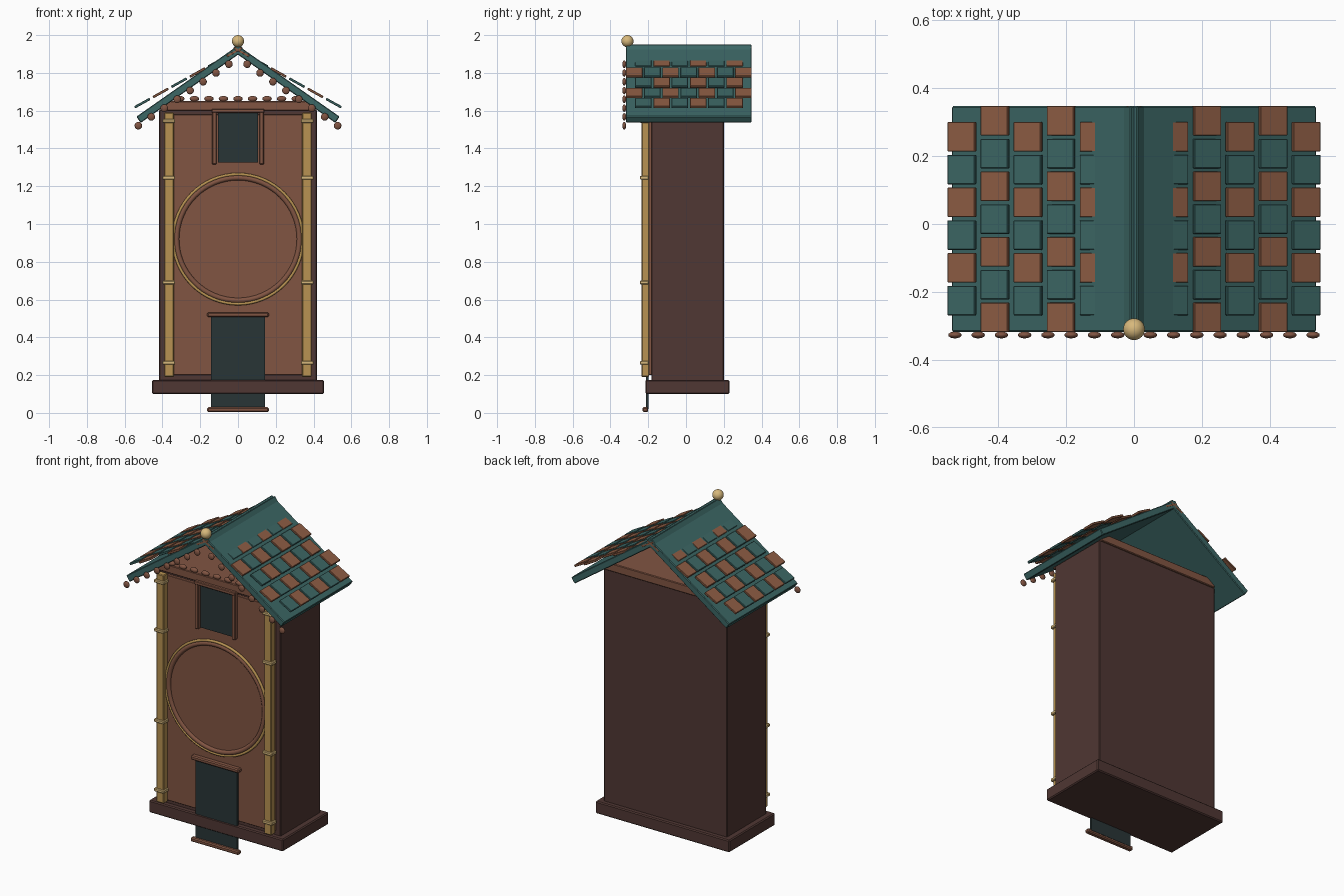
import bpy, bmesh, math
from mathutils import Matrix, Vector

if "Cube" in bpy.data.objects:
    bpy.data.objects.remove(bpy.data.objects["Cube"])


def material(name, rgb):
    m = bpy.data.materials.new(name)
    m.diffuse_color = (*rgb, 1)
    m.use_nodes = True
    m.node_tree.nodes["Principled BSDF"].inputs["Base Color"].default_value = m.diffuse_color
    return m


WALL = material("dark_wood", (0.08, 0.038, 0.033))
BROWN = material("brown_wood", (0.22, 0.09, 0.055))
TILE = material("clay_tile", (0.27, 0.11, 0.058))
TEAL = material("teal", (0.045, 0.135, 0.13))
DARK = material("dark_panel", (0.022, 0.035, 0.037))
GOLD = material("gold", (0.48, 0.29, 0.085))
PALE = material("pale_gold", (0.68, 0.48, 0.2))


def finish(name, bm, mat, bevel=0.0, smooth=False):
    me = bpy.data.meshes.new(name)
    bm.to_mesh(me)
    bm.free()
    me.materials.append(mat)
    ob = bpy.data.objects.new(name, me)
    bpy.context.collection.objects.link(ob)
    if smooth:
        for p in me.polygons:
            p.use_smooth = True
    if bevel:
        mod = ob.modifiers.new("bevel", 'BEVEL')
        mod.width, mod.segments = bevel, 1
    return ob


def add_box(bm, centre, size, tilt=0.0):
    m = (Matrix.Translation(centre) @ Matrix.Rotation(tilt, 4, 'Y')
         @ Matrix.Diagonal((*size, 1)))
    bmesh.ops.create_cube(bm, size=1, matrix=m)


def box(name, mat, x, y, z, bevel=0.004):
    """Box from (min, max) ranges along each axis."""
    bm = bmesh.new()
    r = (x, y, z)
    add_box(bm, [(a + b) / 2 for a, b in r], [b - a for a, b in r])
    return finish(name, bm, mat, bevel)


def beads(name, mat, points, radii, segs=16):
    bm = bmesh.new()
    for p in points:
        m = Matrix.Translation(p) @ Matrix.Diagonal((*radii, 1))
        bmesh.ops.create_uvsphere(bm, u_segments=segs, v_segments=segs // 2 + 2, radius=1, matrix=m)
    return finish(name, bm, mat, smooth=True)


def ring(name, mat, radius, tube, y):
    bpy.ops.mesh.primitive_torus_add(major_radius=radius, minor_radius=tube, major_segments=64,
                                     minor_segments=10, location=(0, y, 0.92),
                                     rotation=(math.pi / 2, 0, 0))
    ob = bpy.context.object
    ob.name = name
    ob.data.materials.append(mat)
    bpy.ops.object.shade_smooth()


# Body, base and open attic floor
box("base", WALL, (-0.455, 0.455), (-0.215, 0.23), (0.1, 0.175), 0.006)
box("body", WALL, (-0.418, 0.418), (-0.183, 0.2), (0.17, 1.605))
box("front_panel", BROWN, (-0.385, 0.385), (-0.2, -0.18), (0.2, 1.58), 0.002)
box("attic_floor", BROWN, (-0.41, 0.41), (-0.21, 0.21), (1.6, 1.65))

# Gold corner columns with bands
for side, s in (("left", -1), ("right", 1)):
    box(side + "_column", GOLD, (s * 0.365 - 0.025, s * 0.365 + 0.025), (-0.235, -0.195), (0.19, 1.59))
    bm = bmesh.new()
    for z in (0.265, 0.69, 1.245, 1.545):
        add_box(bm, (s * 0.367, -0.22, z), (0.068, 0.048, 0.02))
    finish(side + "_column_bands", bm, PALE, 0.004)

# Round face with rings
bm = bmesh.new()
bmesh.ops.create_cone(bm, cap_ends=True, segments=64, radius1=0.32, radius2=0.32, depth=0.016,
                      matrix=Matrix.Translation((0, -0.198, 0.92)) @ Matrix.Rotation(math.pi / 2, 4, 'X'))
finish("round_face", bm, BROWN)
ring("brown_ring", BROWN, 0.325, 0.014, -0.205)
ring("gold_ring", GOLD, 0.343, 0.008, -0.208)

# Upper window
box("window", DARK, (-0.107, 0.107), (-0.21, -0.19), (1.325, 1.59), 0)
for side, s in (("left", -1), ("right", 1)):
    box(side + "_window_jamb", BROWN, (s * 0.125 - 0.012, s * 0.125 + 0.012), (-0.225, -0.19), (1.315, 1.6))
box("window_lintel", BROWN, (-0.14, 0.14), (-0.228, -0.19), (1.588, 1.61))

# Door with lintel and sill, running down past the base
box("door", DARK, (-0.142, 0.142), (-0.211, -0.198), (0.02, 0.515), 0)
box("door_lintel", BROWN, (-0.163, 0.163), (-0.23, -0.195), (0.507, 0.532), 0.006)
box("door_sill", BROWN, (-0.163, 0.163), (-0.23, -0.2), (0.005, 0.03), 0.006)

# Roof slabs
PITCH = math.radians(35)
THICK, X0, X1, APEX = 0.04, -0.01, 0.538, 1.945
mid = (X0 + X1) / 2
for side, s in (("left", -1), ("right", 1)):
    bm = bmesh.new()
    c = (s * (mid - math.sin(PITCH) * THICK / 2), 0.0145,
         APEX - math.tan(PITCH) * mid - math.cos(PITCH) * THICK / 2)
    add_box(bm, c, ((X1 - X0) / math.cos(PITCH), 0.665, THICK), s * PITCH)
    finish(side + "_roof", bm, TEAL, 0.004)

# Staggered tiles, flatter than the roof so they lift at the eaves
for side, s in (("left", -1), ("right", 1)):
    sets = [bmesh.new(), bmesh.new()]
    for row in range(6):
        first, count = ((0.257, 6), (0.304, 7))[row % 2]
        for k in range(count):
            add_box(sets[k % 2], (s * (0.507 - 0.0975 * row), first - 0.0965 * k, 1.64 + 0.054 * row),
                    (0.092, 0.087, 0.013), s * math.radians(29))
    finish(side + "_clay_tiles", sets[0], TILE, 0.002)
    finish(side + "_teal_tiles", sets[1], TEAL, 0.002)

# Bead trim under the roof edge and along the attic floor
beads("roof_beads", BROWN, [(s * (0.048 + 0.0685 * i), -0.327, 1.846 - 0.0465 * i)
                            for s in (-1, 1) for i in range(8)], (0.02, 0.01, 0.02))
beads("floor_beads", BROWN, [(0.077 * i, -0.205, 1.663) for i in range(-4, 5)], (0.025, 0.014, 0.015))

# Ridge finial
beads("finial", PALE, [(0, -0.31, 1.968)], (0.032, 0.032, 0.032), 24)
